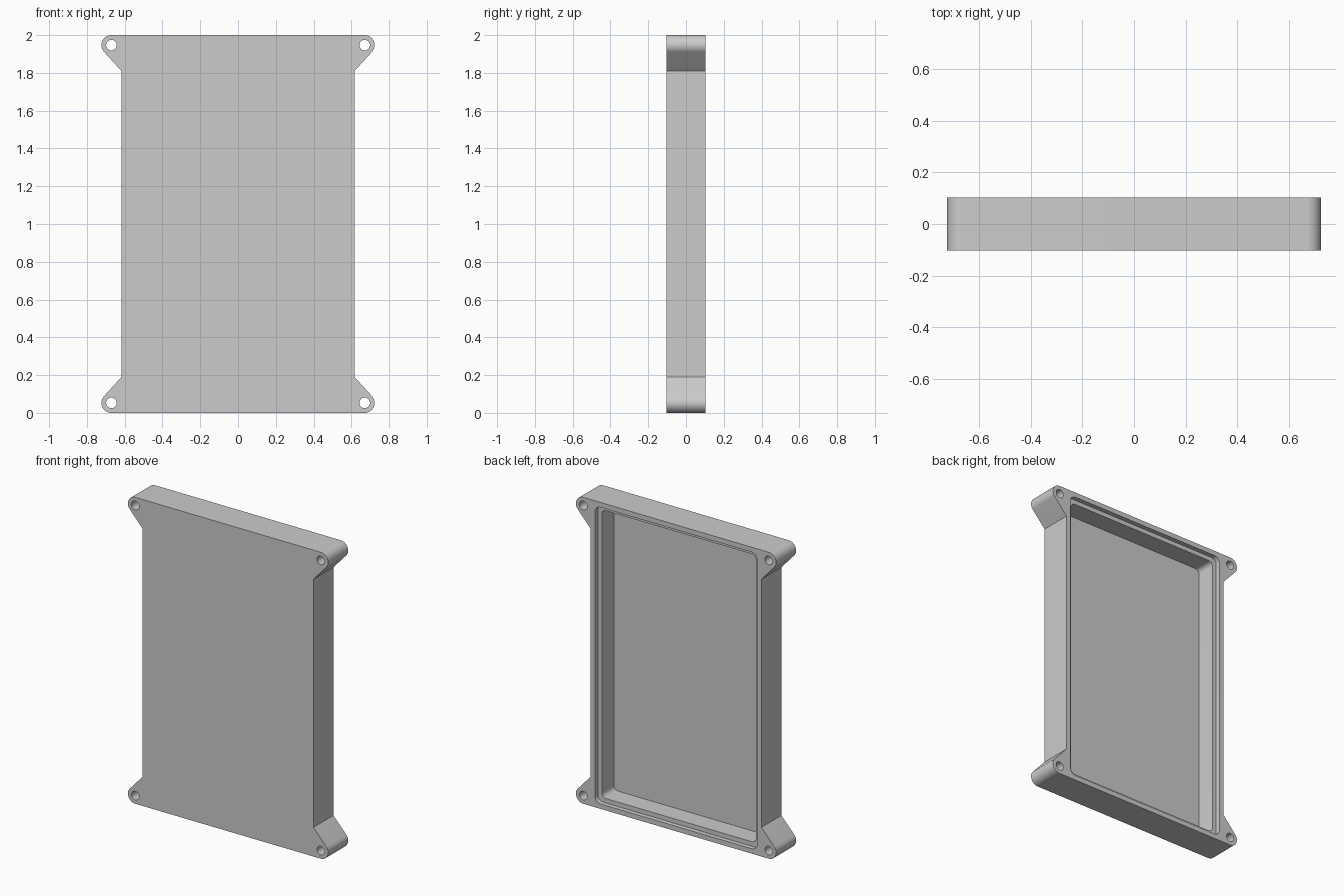
import bpy, bmesh, math

if "Cube" in bpy.data.objects:
    bpy.data.objects.remove(bpy.data.objects["Cube"], do_unlink=True)

HALF_W, HALF_H, HALF_D = 0.617, 1.0, 0.103   # body half sizes
LUG_R, HOLE_R = 0.053, 0.028
LUG_X, LUG_Z = 0.67, HALF_H - LUG_R          # lug centre, from the middle
NECK_Z = 0.81                                # where the lug meets the side

grey = bpy.data.materials.new("plain grey")
grey.use_nodes = True
grey.diffuse_color = (0.6, 0.6, 0.6, 1)
grey.node_tree.nodes["Principled BSDF"].inputs["Base Color"].default_value = (0.6, 0.6, 0.6, 1)


def arc(cx, cz, r, start, end, steps):
    angles = [start + (end - start) * i / steps for i in range(steps + 1)]
    return [(cx + r * math.cos(a), cz + r * math.sin(a)) for a in angles]


def prism(name, outline, y0, y1):
    """Extrude an x-z outline from y0 to y1."""
    bm = bmesh.new()
    face = bm.faces.new([bm.verts.new((x, y0, z + HALF_H)) for x, z in outline])
    side = bmesh.ops.extrude_face_region(bm, geom=[face])["geom"]
    moved = [v for v in side if isinstance(v, bmesh.types.BMVert)]
    bmesh.ops.translate(bm, verts=moved, vec=(0, y1 - y0, 0))
    bmesh.ops.recalc_face_normals(bm, faces=bm.faces)
    mesh = bpy.data.meshes.new(name)
    bm.to_mesh(mesh)
    bm.free()
    mesh.materials.append(grey)
    obj = bpy.data.objects.new(name, mesh)
    bpy.context.collection.objects.link(obj)
    return obj


def mirrored(quarter):
    """Complete an outline from its upper +x quarter, listed upwards."""
    upper = quarter + [(-x, z) for x, z in reversed(quarter)]
    return upper + [(x, -z) for x, z in reversed(upper)]


def rounded_rect(inset, r):
    return mirrored(arc(HALF_W - inset - r, HALF_H - inset - r, r, 0, math.pi / 2, 8))


# Body with four corner lugs, each sloping tangentially into the side
dx, dz = LUG_X - HALF_W, LUG_Z - NECK_Z
tangent = math.atan2(dz, dx) - math.asin(LUG_R / math.hypot(dx, dz))
quarter = [(HALF_W, NECK_Z)] + arc(LUG_X, LUG_Z, LUG_R, tangent - math.pi / 2, math.pi / 2, 16)
housing = prism("housing", mirrored(quarter), -HALF_D, HALF_D)

# Stepped recess at the back: shallow lid seat, then the deep cavity
cutters = [
    prism("lid_seat_cutter", rounded_rect(0.032, 0.04), 0.073, 0.2),
    prism("cavity_cutter", rounded_rect(0.061, 0.03), -0.053, 0.2),
]
# Screw holes through the lugs
for sx in (-1, 1):
    for sz in (-1, 1):
        circle = arc(sx * LUG_X, sz * LUG_Z, HOLE_R, 0, math.tau, 32)[:-1]
        cutters.append(prism("screw_hole_cutter", circle, -0.2, 0.2))

bpy.ops.object.select_all(action="DESELECT")
bpy.context.view_layer.objects.active = housing
housing.select_set(True)
for cutter in cutters:
    cutter.hide_render = True
    cut = housing.modifiers.new("cut", "BOOLEAN")
    cut.operation = "DIFFERENCE"
    cut.solver = "EXACT"
    cut.object = cutter
    bpy.ops.object.modifier_apply(modifier=cut.name)
    bpy.data.objects.remove(cutter, do_unlink=True)

bpy.ops.object.shade_smooth_by_angle(angle=math.radians(30))
